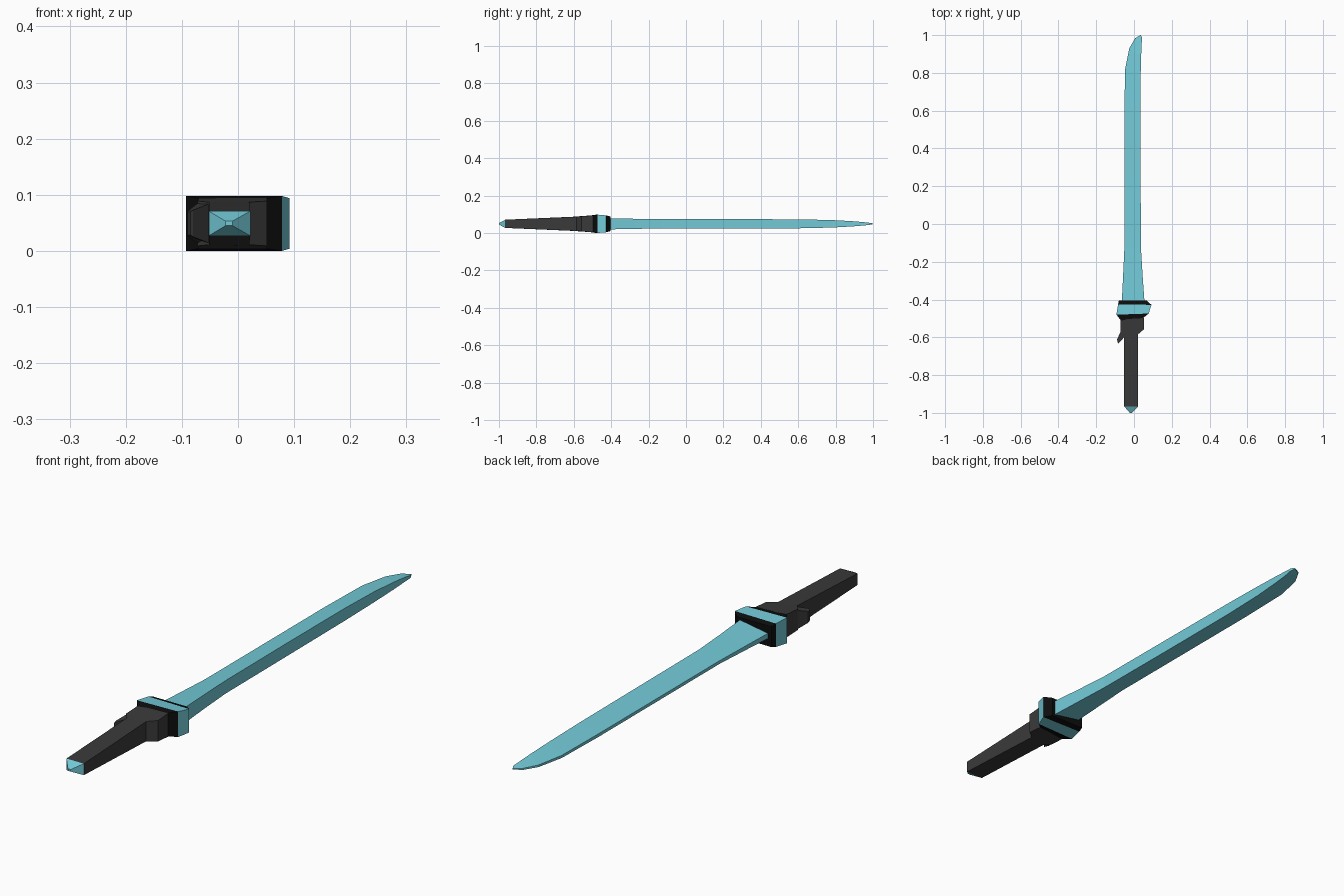
import bpy, bmesh

ZC = 0.049  # height of the sword's middle plane


def material(name, rgb):
    m = bpy.data.materials.new(name)
    m.diffuse_color = (*rgb, 1)
    return m


cyan = material("cyan", (0.17, 0.59, 0.68))
grey = material("dark grey", (0.042, 0.042, 0.042))
black = material("black", (0.004, 0.004, 0.004))


def loft(name, stations, mats, bands=None):
    """Skin four-sided sections (left x, y, half height, right x, y, half height).
    bands gives the material slot of each stretch between sections."""
    bm = bmesh.new()
    rings = []
    for xl, yl, hl, xr, yr, hr in stations:
        rings.append([bm.verts.new(p) for p in (
            (xl, yl, ZC - hl), (xr, yr, ZC - hr), (xr, yr, ZC + hr), (xl, yl, ZC + hl))])
    for i, (a, b) in enumerate(zip(rings, rings[1:])):
        for k in range(4):
            f = bm.faces.new((a[k], a[(k + 1) % 4], b[(k + 1) % 4], b[k]))
            f.material_index = bands[i] if bands else 0
    for ring, i in ((rings[0], 0), (rings[-1], -1)):
        f = bm.faces.new(ring)
        f.material_index = bands[i] if bands else 0
    bmesh.ops.recalc_face_normals(bm, faces=bm.faces)
    me = bpy.data.meshes.new(name)
    bm.to_mesh(me)
    bm.free()
    for m in mats:
        me.materials.append(m)
    ob = bpy.data.objects.new(name, me)
    bpy.context.collection.objects.link(ob)
    return ob


# Blade: thick spine on the right, thin cutting edge on the left, curved tip
loft("blade", [
    (-0.065, -0.42, 0.010, 0.056, -0.42, 0.030),
    (-0.058, -0.28, 0.008, 0.046, -0.28, 0.027),
    (-0.051, -0.13, 0.006, 0.037, -0.13, 0.025),
    (-0.051, 0.25, 0.006, 0.035, 0.25, 0.025),
    (-0.051, 0.60, 0.006, 0.034, 0.60, 0.024),
    (-0.047, 0.82, 0.005, 0.035, 0.78, 0.020),
    (-0.025, 0.93, 0.004, 0.038, 0.89, 0.014),
    (0.006, 0.984, 0.003, 0.040, 0.95, 0.009),
    (0.036, 1.00, 0.002, 0.043, 0.985, 0.005),
], [cyan])

# Guard: cyan band between two black collars
loft("guard", [
    (-0.066, -0.515, 0.044, 0.045, -0.50, 0.044),
    (-0.093, -0.480, 0.049, 0.078, -0.474, 0.049),
    (-0.084, -0.425, 0.045, 0.092, -0.428, 0.045),
    (-0.080, -0.405, 0.039, 0.068, -0.405, 0.039),
], [black, cyan], [0, 1, 0])

# Grip: tapered handle
loft("grip", [
    (-0.052, -0.966, 0.022, 0.022, -0.966, 0.022),
    (-0.052, -0.60, 0.038, 0.020, -0.585, 0.038),
    (-0.072, -0.575, 0.040, 0.052, -0.558, 0.040),
    (-0.070, -0.505, 0.045, 0.052, -0.498, 0.045),
], [grey])

# Finger spur: hooked piece on the left of the grip
loft("finger_spur", [
    (-0.085, -0.632, 0.020, -0.080, -0.630, 0.024),
    (-0.090, -0.612, 0.022, -0.049, -0.596, 0.036),
    (-0.072, -0.572, 0.036, -0.045, -0.560, 0.038),
], [grey])

# Pommel: short cyan pyramid cap
loft("pommel", [
    (-0.022, -1.0, 0.004, -0.010, -1.0, 0.004),
    (-0.052, -0.966, 0.022, 0.022, -0.966, 0.022),
], [cyan])
